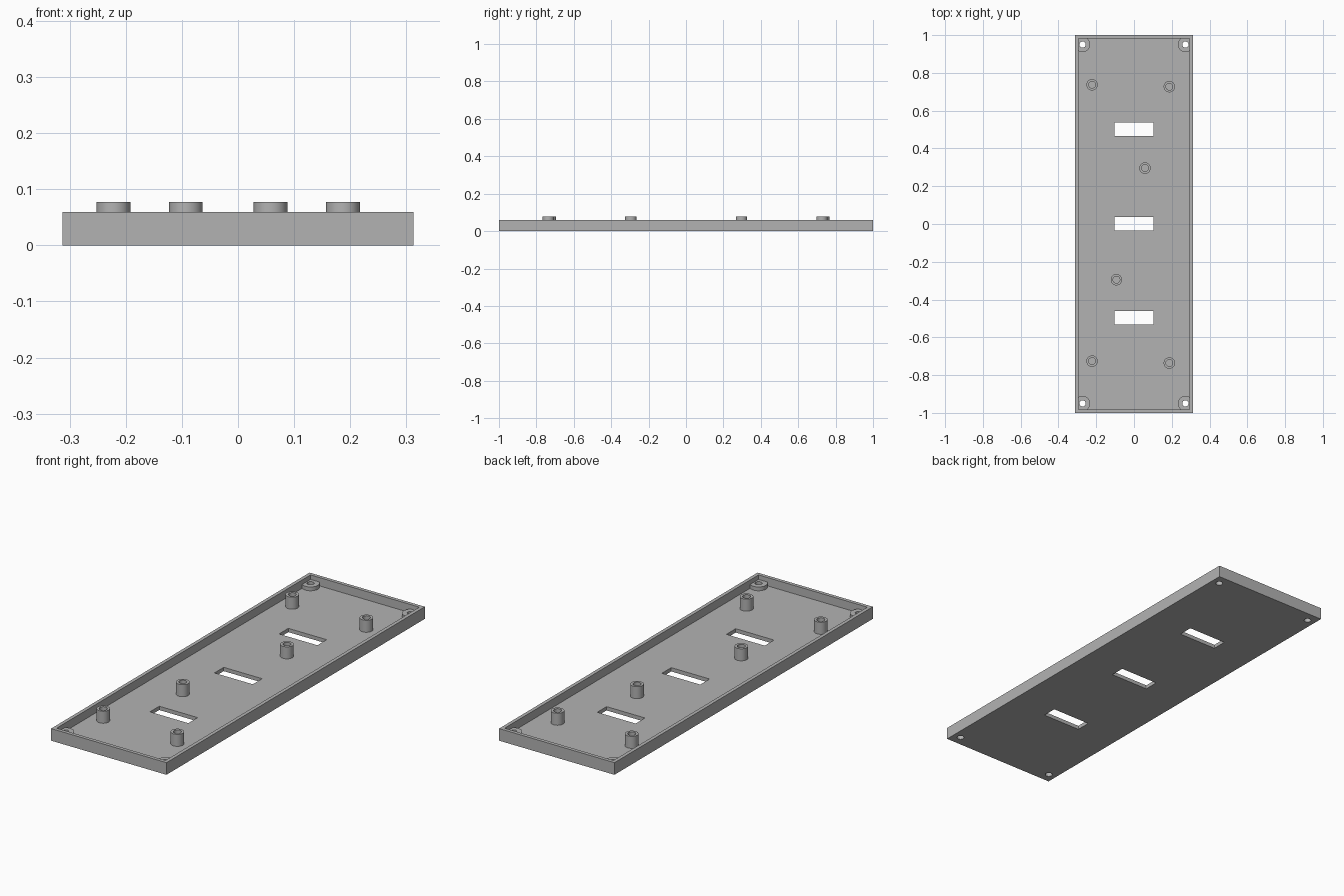
import bpy
import math

cube = bpy.data.objects.get("Cube")
if cube:
    bpy.data.objects.remove(cube, do_unlink=True)

GREY = (0.45, 0.45, 0.45, 1)
grey = bpy.data.materials.new("plain grey")
grey.diffuse_color = GREY
grey.use_nodes = True
grey.node_tree.nodes["Principled BSDF"].inputs["Base Color"].default_value = GREY

HALF_X, HALF_Y, RIM = 0.3125, 1.0, 0.0594
WALL, FLOOR = 0.0175, 0.01875
MOUNT_TOP, POST_TOP = 0.0375, 0.0775


def box(name, x, y, half_x, half_y, z0, z1):
    bpy.ops.mesh.primitive_cube_add(size=2, location=(x, y, (z0 + z1) / 2))
    ob = bpy.context.object
    ob.name = name
    ob.scale = (half_x, half_y, (z1 - z0) / 2)
    bpy.ops.object.transform_apply(location=True, scale=True)
    ob.data.materials.append(grey)
    return ob


def cylinder(name, x, y, radius, z0, z1):
    bpy.ops.mesh.primitive_cylinder_add(
        vertices=48, radius=radius, depth=z1 - z0, location=(x, y, (z0 + z1) / 2))
    ob = bpy.context.object
    ob.name = name
    ob.data.materials.append(grey)
    return ob


def combine(target, tool, operation):
    mod = target.modifiers.new(operation.title(), "BOOLEAN")
    mod.operation = operation
    mod.solver = "EXACT"
    mod.object = tool
    bpy.context.view_layer.objects.active = target
    bpy.ops.object.modifier_apply(modifier=mod.name)
    bpy.data.objects.remove(tool, do_unlink=True)


def smooth(ob):
    bpy.ops.object.select_all(action="DESELECT")
    ob.select_set(True)
    bpy.context.view_layer.objects.active = ob
    bpy.ops.object.shade_smooth_by_angle(angle=math.radians(30))


# Shallow open tray
tray = box("tray", 0, 0, HALF_X, HALF_Y, 0, RIM)
combine(tray, box("pocket", 0, 0, HALF_X - WALL, HALF_Y - WALL, FLOOR, 0.2), "DIFFERENCE")

# Three slots through the floor
for y in (-0.497, 0.002, 0.502):
    combine(tray, box("slot", 0, y, 0.104, 0.036, -0.1, 0.1), "DIFFERENCE")

# Low corner mounts merged into the walls, with screw holes right through
for x in (-0.272, 0.272):
    for y in (-0.95, 0.95):
        combine(tray, cylinder("corner_mount", x, y, 0.04, FLOOR / 2, MOUNT_TOP), "UNION")
        combine(tray, cylinder("screw_hole", x, y, 0.0165, -0.1, 0.1), "DIFFERENCE")
smooth(tray)

# Hollow standoff posts on the floor
POSTS = [(-0.222, 0.737), (0.187, 0.727), (0.058, 0.296),
         (-0.093, -0.295), (-0.222, -0.726), (0.187, -0.736)]
for i, (x, y) in enumerate(POSTS, 1):
    post = cylinder(f"standoff_post_{i}", x, y, 0.03, FLOOR, POST_TOP)
    combine(post, cylinder("bore", x, y, 0.018, FLOOR + 0.001, 0.2), "DIFFERENCE")
    smooth(post)
